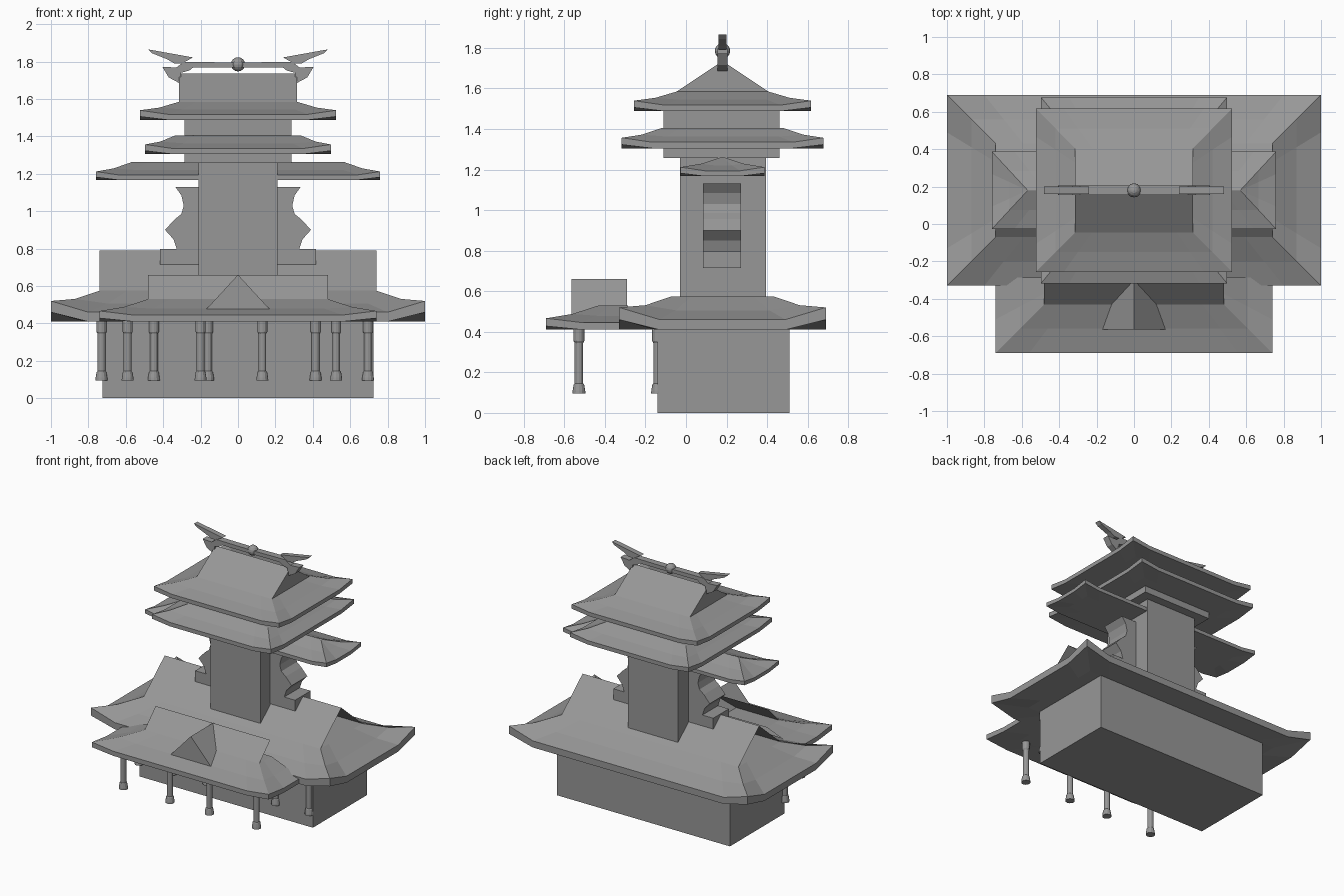
import bpy, bmesh
from mathutils import Vector

cube = bpy.data.objects.get("Cube")
if cube:
    bpy.data.objects.remove(cube)

GREY = (0.31, 0.31, 0.31, 1)
stone = bpy.data.materials.new("stone_grey")
stone.use_nodes = True
stone.diffuse_color = GREY
stone.node_tree.nodes["Principled BSDF"].inputs["Base Color"].default_value = GREY

CY = 0.18  # depth of the tower axis


def finish(name, bm, fix=True):
    if fix:
        bmesh.ops.recalc_face_normals(bm, faces=bm.faces)
    mesh = bpy.data.meshes.new(name)
    bm.to_mesh(mesh)
    bm.free()
    mesh.materials.append(stone)
    ob = bpy.data.objects.new(name, mesh)
    bpy.context.collection.objects.link(ob)
    return ob


def extrude(name, profile, axis, a, b, closed=True):
    """Sweep a profile along x (points are y,z) or along y (points are x,z)."""
    bm = bmesh.new()
    place = (lambda p, t: (t, p[0], p[1])) if axis == "x" else (lambda p, t: (p[0], t, p[1]))
    ends = [[bm.verts.new(place(p, t)) for p in profile] for t in (a, b)]
    n = len(profile)
    for i in range(n if closed else n - 1):
        j = (i + 1) % n
        bm.faces.new((ends[0][i], ends[0][j], ends[1][j], ends[1][i]))
    if closed:
        for e in ends:
            bm.faces.new(e)
    return finish(name, bm, closed)


def box(name, x0, x1, y0, y1, z0, z1):
    return extrude(name, [(x0, z0), (x1, z0), (x1, z1), (x0, z1)], "y", y0, y1)


def roof(name, cy, eave, top, z0, thick, lift, z1, corner=0.15, cut=None):
    """Hipped skirt roof with a concave slope and upturned corners."""
    bm = bmesh.new()
    ex, ey = eave
    mid = [(e + t) / 2 for e, t in zip(eave, top)]
    zm = z0 + thick + (z1 - z0 - thick) * 0.4
    inner = (ex - corner * 0.9, ey - corner * 0.9)
    levels = [(inner, z0, 0), (eave, z0, lift), (eave, z0 + thick, lift * 1.2),
              (mid, zm, lift * 0.5), (top, z1, 0)]
    rings = []
    for (hx, hy), z, up in levels:
        fx, fy = hx * (1 - corner / ex), hy * (1 - corner / ey)
        ring = []
        for sx, sy in ((-1, -1), (1, -1), (1, 1), (-1, 1)):
            along_x, along_y = (sx * fx, sy * hy, z), (sx * hx, sy * fy, z)
            tip = (sx * hx, sy * hy, z + up)
            trio = [along_y, tip, along_x] if sx == sy else [along_x, tip, along_y]
            ring += [bm.verts.new((x, cy + y, h)) for x, y, h in trio]
        rings.append(ring)
    for low, high in zip(rings, rings[1:]):
        for i in range(12):
            j = (i + 1) % 12
            bm.faces.new((low[i], low[j], high[j], high[i]))
    bm.faces.new(rings[0])
    bm.faces.new(rings[-1])
    bmesh.ops.recalc_face_normals(bm, faces=bm.faces)
    if cut is not None:
        bmesh.ops.bisect_plane(bm, geom=bm.verts[:] + bm.edges[:] + bm.faces[:],
                               plane_co=(0, cut, 0), plane_no=(0, 1, 0), clear_outer=True)
    return finish(name, bm, False)


def column(name, x, y):
    # Turned post with a flared foot and a capital
    bm = bmesh.new()
    profile = [(0.032, 0.095), (0.031, 0.11), (0.026, 0.14), (0.021, 0.145),
               (0.021, 0.345), (0.027, 0.355), (0.027, 0.42)]
    spin = [bm.verts.new((r, 0, z)) for r, z in profile]
    edges = [bm.edges.new(p) for p in zip(spin, spin[1:])]
    bmesh.ops.spin(bm, geom=spin + edges, cent=(0, 0, 0), axis=(0, 0, 1),
                   angle=6.283185, steps=12)
    bmesh.ops.remove_doubles(bm, verts=bm.verts, dist=0.0005)
    bmesh.ops.holes_fill(bm, edges=bm.edges)
    bmesh.ops.translate(bm, verts=bm.verts, vec=Vector((x, y, 0)))
    return finish(name, bm)


# Main hall and its open-ended gable roof
box("hall_base", -0.725, 0.725, -0.14, 0.51, 0, 0.42)
roof("hall_roof", CY, (1, 0.51), (0.74, 0.25), 0.41, 0.05, 0.05, 0.575, 0.2)
extrude("hall_gable", [(CY - 0.25, 0.575), (CY, 0.79), (CY + 0.25, 0.575)],
        "x", -0.74, 0.74, closed=False)

# Porch roof, its upper slope and the dormer
roof("porch_roof", -0.31, (0.74, 0.38), (0.48, 0.12), 0.41, 0.035, 0.018, 0.53, 0.18, cut=-0.285)
extrude("porch_upper_slope", [(-0.43, 0.53), (-0.3, 0.66)], "x", -0.48, 0.48, closed=False)
extrude("porch_dormer", [(-0.175, 0.47), (0.175, 0.47), (0, 0.66)], "y", -0.565, -0.29)

# Porch columns in two rows
for row, y, xs in (("front", -0.528, (-0.59, -0.2, 0.13, 0.525)),
                   ("rear", -0.14, (-0.73, -0.45, -0.16, 0.415, 0.695))):
    for i, x in enumerate(xs):
        column(f"{row}_column_{i + 1}", x, y)

# Tower shaft, upper storey and side roof
box("tower_shaft", -0.21, 0.21, -0.03, 0.395, 0.5, 1.27)
box("upper_storey", -0.285, 0.285, -0.11, 0.46, 1.257, 1.52)
roof("side_roof", CY, (0.76, 0.207), (0.57, 0.002), 1.167, 0.027, 0.015, 1.262, 0.12)

# Stacked tower roofs and top gable
roof("lower_tower_roof", CY, (0.497, 0.497), (0.335, 0.3), 1.305, 0.03, 0.018, 1.405)
roof("upper_tower_roof", CY, (0.525, 0.437), (0.315, 0.225), 1.488, 0.03, 0.018, 1.585)
extrude("top_gable", [(CY - 0.225, 1.585), (CY, 1.735), (CY + 0.225, 1.585)],
        "x", -0.315, 0.315)

# Side brackets, ridge ornament ends and horns, mirrored left and right
scroll = [(0.2, 1.13), (0.335, 1.13), (0.303, 1.085), (0.29, 1.03), (0.303, 0.985),
          (0.34, 0.955), (0.39, 0.9), (0.345, 0.85), (0.325, 0.79), (0.2, 0.79)]
crest = [(0, 1.768), (0.24, 1.768), (0.26, 1.752), (0.305, 1.74), (0.305, 1.68),
         (0.37, 1.715), (0.405, 1.772), (0.33, 1.768), (0.29, 1.798), (0, 1.795)]
horn = [(0.24, 1.822), (0.48, 1.865), (0.46, 1.845), (0.38, 1.813), (0.34, 1.79), (0.3, 1.79)]
for side, s in (("left", 1), ("right", -1)):
    mirror = lambda pts: [(s * x, z) for x, z in pts]
    extrude(f"{side}_scroll", mirror(scroll), "y", 0.085, 0.272)
    box(f"{side}_bracket", s * 0.2, s * 0.418, 0.085, 0.272, 0.715, 0.797)
    extrude(f"{side}_crest", mirror(crest), "y", 0.155, 0.205)
    extrude(f"{side}_horn", mirror(horn), "y", 0.16, 0.2)

# Round jewel at the middle of the ridge
bm = bmesh.new()
bmesh.ops.create_uvsphere(bm, u_segments=12, v_segments=8, radius=0.038)
bmesh.ops.translate(bm, verts=bm.verts, vec=Vector((0, CY, 1.785)))
finish("ridge_jewel", bm)
